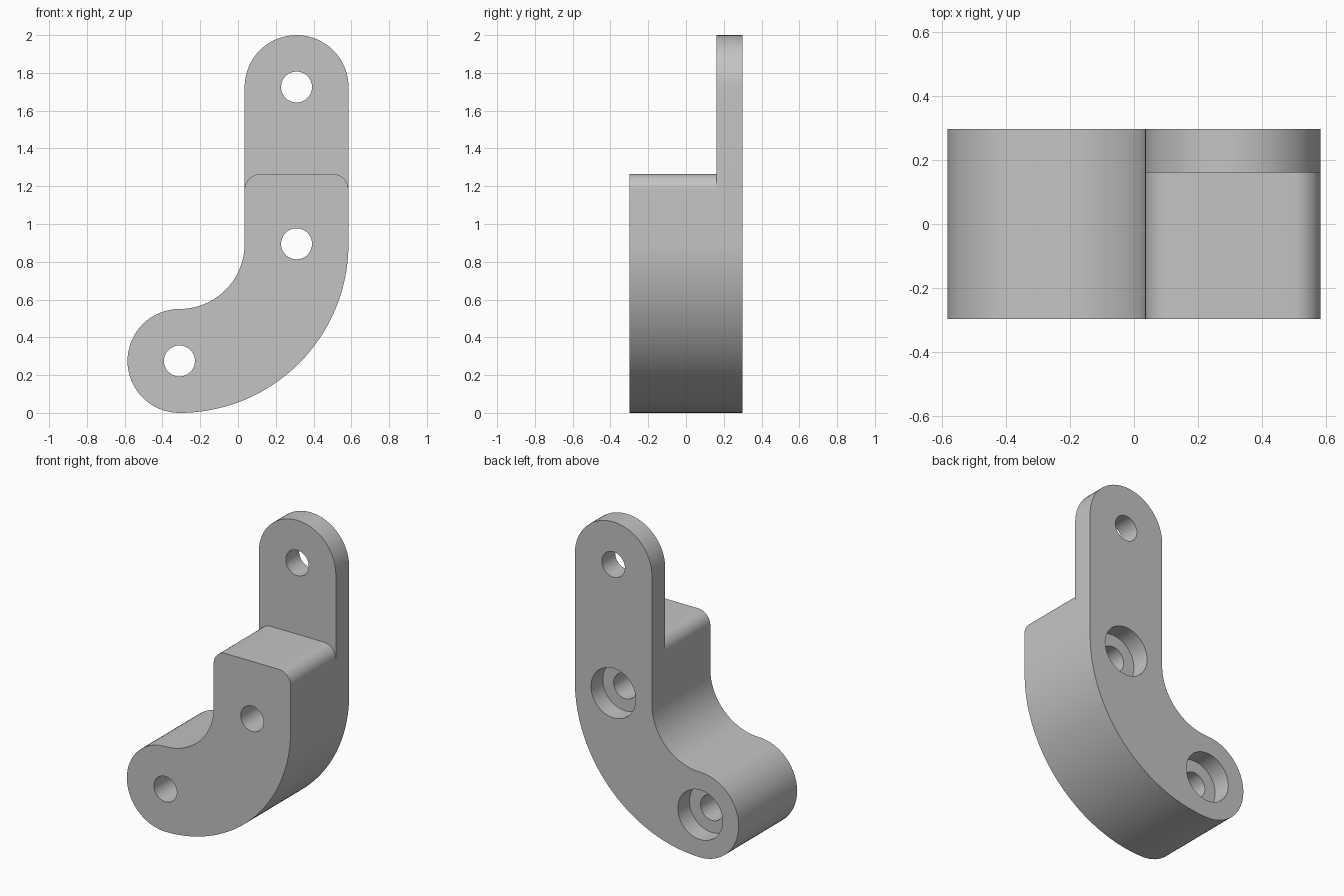
import bpy
import bmesh
from math import radians, sin, cos

if "Cube" in bpy.data.objects:
    bpy.data.objects.remove(bpy.data.objects["Cube"], do_unlink=True)

# Main dimensions
R = 0.275                  # half width of the arm
ARM_X, FOOT_X = 0.31, -0.31
TOP_Z, BEND_Z, FOOT_Z = 1.725, 0.895, 0.275
BEND = ARM_X - FOOT_X      # centreline radius of the bend
FRONT, STEP, BACK = -0.298, 0.162, 0.298
BLOCK_TOP, CORNER = 1.265, 0.085


def arc(cx, cz, r, start, end, steps=32):
    angles = [radians(start + (end - start) * i / steps) for i in range(steps + 1)]
    return [(cx + r * cos(a), cz + r * sin(a)) for a in angles]


def prism(name, outline, y0, y1):
    """Extrude an x-z outline from y0 to y1."""
    points = []
    for p in outline:
        if not points or abs(p[0] - points[-1][0]) + abs(p[1] - points[-1][1]) > 1e-5:
            points.append(p)
    if abs(points[0][0] - points[-1][0]) + abs(points[0][1] - points[-1][1]) < 1e-5:
        points.pop()
    bm = bmesh.new()
    face = bm.faces.new([bm.verts.new((x, y0, z)) for x, z in points])
    extruded = bmesh.ops.extrude_face_region(bm, geom=[face])["geom"]
    verts = [v for v in extruded if isinstance(v, bmesh.types.BMVert)]
    bmesh.ops.translate(bm, verts=verts, vec=(0, y1 - y0, 0))
    bmesh.ops.recalc_face_normals(bm, faces=bm.faces)
    mesh = bpy.data.meshes.new(name)
    bm.to_mesh(mesh)
    bm.free()
    obj = bpy.data.objects.new(name, mesh)
    bpy.context.collection.objects.link(obj)
    return obj


def cut(target, cutter):
    cutter.hide_render = True
    mod = target.modifiers.new("cut", "BOOLEAN")
    mod.operation = "DIFFERENCE"
    mod.solver = "EXACT"
    mod.object = cutter
    bpy.context.view_layer.objects.active = target
    bpy.ops.object.modifier_apply(modifier=mod.name)
    bpy.data.objects.remove(cutter, do_unlink=True)


# Curved arm with rounded ends
outline = (arc(ARM_X, TOP_Z, R, 0, 180)
           + arc(FOOT_X, BEND_Z, BEND - R, 0, -90)
           + arc(FOOT_X, FOOT_Z, R, 90, 270)
           + arc(FOOT_X, BEND_Z, BEND + R, -90, 0, 48))
bracket = prism("curved_bracket", outline, FRONT, BACK)

# Cut away the front of the upper arm, leaving a round-cornered block and a thin tab
left, right = ARM_X - R, ARM_X + R
low = BLOCK_TOP - CORNER
notch = ([(left - 0.2, low)]
         + arc(left + CORNER, low, CORNER, 180, 90, 12)
         + arc(right - CORNER, low, CORNER, 90, 0, 12)
         + [(right + 0.2, low), (right + 0.2, 2.2), (left - 0.2, 2.2)])
cut(bracket, prism("notch_cutter", notch, FRONT - 0.2, STEP))

# Through holes, with counterbores at the back of the two lower ones
for x, z, bored in ((ARM_X, TOP_Z, False), (ARM_X, BEND_Z, True), (FOOT_X, FOOT_Z, True)):
    cut(bracket, prism("hole_cutter", arc(x, z, 0.082, 0, 360, 48), FRONT - 0.1, BACK + 0.1))
    if bored:
        cut(bracket, prism("bore_cutter", arc(x, z, 0.16, 0, 360, 48), BACK - 0.12, BACK + 0.1))

# Plain grey finish
grey = bpy.data.materials.new("light_grey")
grey.use_nodes = True
colour = (0.55, 0.55, 0.55, 1)
grey.diffuse_color = colour
grey.node_tree.nodes["Principled BSDF"].inputs["Base Color"].default_value = colour
bracket.data.materials.clear()
bracket.data.materials.append(grey)

bpy.ops.object.select_all(action="DESELECT")
bracket.select_set(True)
bpy.context.view_layer.objects.active = bracket
bpy.ops.object.shade_smooth_by_angle(angle=radians(30))
